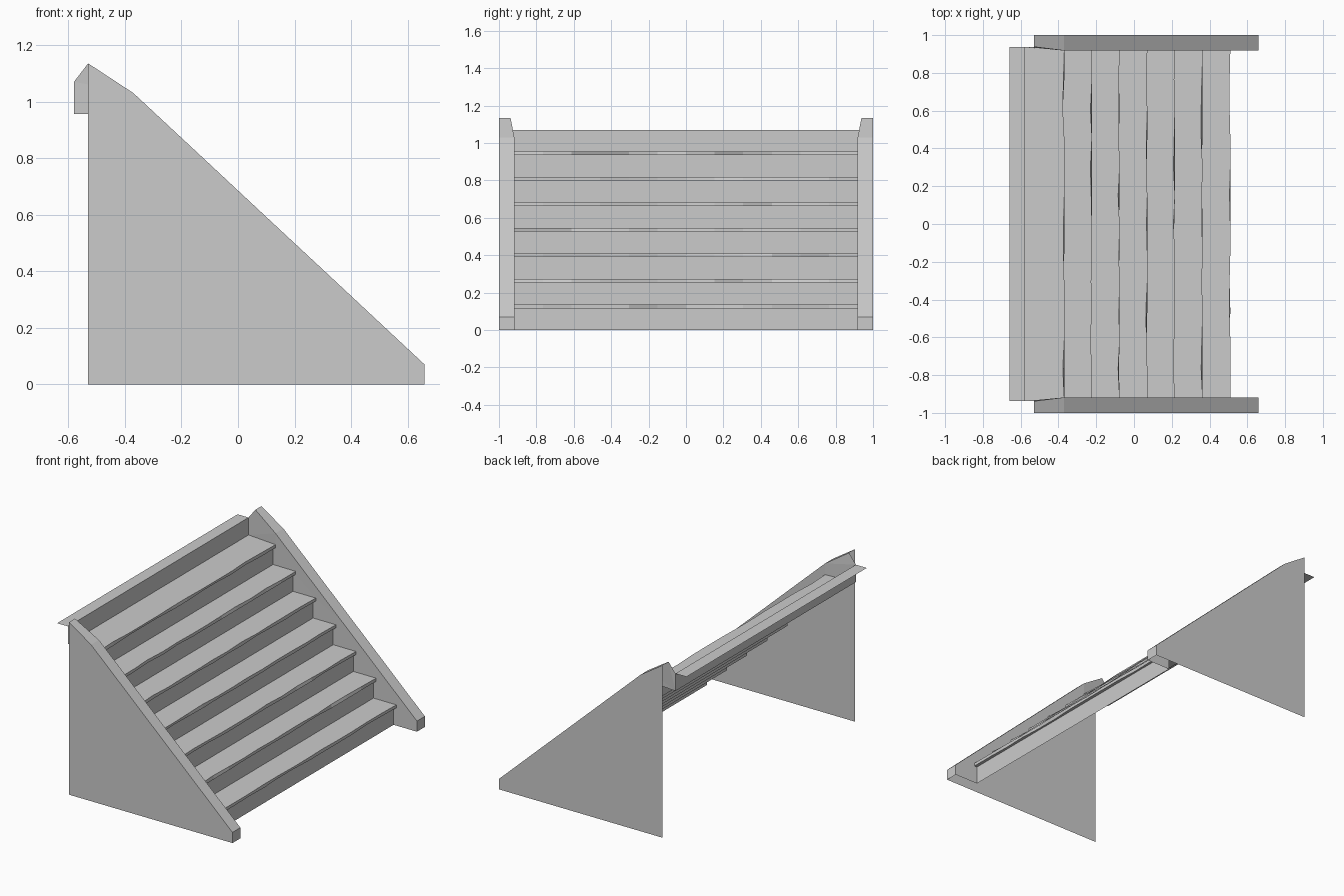
import bpy, bmesh, random

random.seed(4)
cube = bpy.data.objects.get("Cube")
if cube:
    bpy.data.objects.remove(cube, do_unlink=True)

stone = bpy.data.materials.new("grey stone")
stone.use_nodes = True
GREY = (0.6, 0.6, 0.6, 1)
stone.diffuse_color = GREY
stone.node_tree.nodes["Principled BSDF"].inputs["Base Color"].default_value = GREY

STEPS = 7
RISE, RUN = 0.1365, 0.1465
NOSE_X, LIP, OVERHANG = 0.51, 0.02, 0.02
BACK, TOP = -0.58, 1.07


def half(x):
    """Half width between the side walls, flaring at the top."""
    t = min(max((-0.37 - x) / 0.16, 0), 1)
    return 0.918 + 0.02 * t


def finish(name, bm):
    mesh = bpy.data.meshes.new(name)
    bm.to_mesh(mesh)
    bm.free()
    mesh.materials.append(stone)
    obj = bpy.data.objects.new(name, mesh)
    bpy.context.collection.objects.link(obj)
    return obj


# Stair profile from the floor up; the flag marks worn lip edges
profile = [(NOSE_X - OVERHANG, 0, False)]
for i in range(STEPS):
    nose, z = NOSE_X - i * RUN, (i + 1) * RISE
    back = nose - RUN - OVERHANG if i < STEPS - 1 else BACK
    profile += [(nose - OVERHANG, z - LIP, False), (nose, z - LIP, True),
                (nose, z, True), (back, z, False)]
profile.append((BACK, TOP, False))

# Stair flight: an open sheet swept across, with slightly worn lips
bm = bmesh.new()
CUTS = 12
rows = []
for n, (x, z, worn) in enumerate(profile + [(-0.66, TOP, False)]):
    row = []
    for k in range(CUTS + 1):
        s = 2 * k / CUTS - 1
        wear = random.choice((0, 0, 0.004, 0.008)) if worn and 0 < k < CUTS else 0
        row.append(bm.verts.new((x - wear, s * half(x), z)))
    rows.append(row)
for a, b in zip(rows, rows[1:]):
    for k in range(CUTS):
        bm.faces.new((a[k], a[k + 1], b[k + 1], b[k]))
finish("stair_flight", bm)

# Side walls: outer sheet, sloping cap, end cap, inner sheet above the steps
ridge = [(0.66, 0), (0.66, 0.07), (0.3, 0.406), (0.1, 0.592),
         (-0.14, 0.816), (-0.37, 1.03), (-0.53, 1.135)]
for side, label in ((-1, "right"), (1, "left")):
    bm = bmesh.new()
    outer = [bm.verts.new((x, side, z)) for x, z in ridge]
    inner = [bm.verts.new((x, side * half(x), z)) for x, z in ridge]
    foot = bm.verts.new((-0.53, side, 0))
    faces = [bm.faces.new(outer + [foot])]
    for i in range(len(ridge) - 1):
        faces.append(bm.faces.new((outer[i + 1], outer[i], inner[i], inner[i + 1])))
    steps = [bm.verts.new((x, side * half(x), z)) for x, z, _ in reversed(profile)]
    faces.append(bm.faces.new(list(reversed(inner + steps))))
    if side < 0:
        bmesh.ops.reverse_faces(bm, faces=faces)
    bmesh.ops.triangulate(bm, faces=[faces[0], faces[-1]])
    for f in bm.faces:
        f.normal_update()
    # Outer sheets must face away from the stairs
    flip = [f for f in bm.faces if all(abs(v.co.y) > 0.99 for v in f.verts)
            and f.normal.y * side < 0]
    flip += [f for f in bm.faces if all(abs(v.co.y) < 0.95 for v in f.verts)
             and f.normal.y * side > 0]
    flip += [f for f in bm.faces if len(f.verts) == 4 and f.normal.x < 0]
    bmesh.ops.reverse_faces(bm, faces=flip)
    finish(label + "_side_wall", bm)
